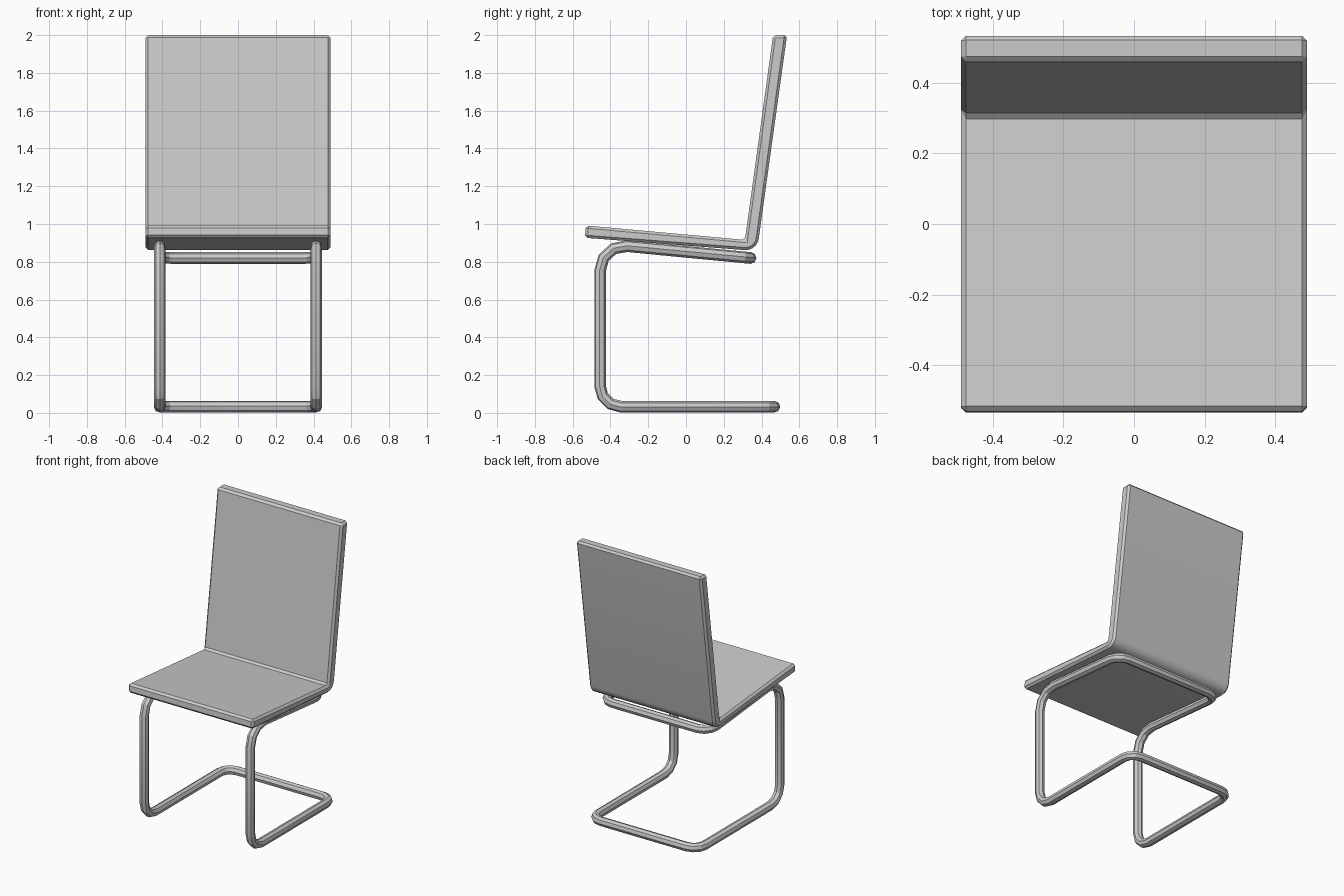
import bpy, bmesh, math
from mathutils import Vector

if "Cube" in bpy.data.objects:
    bpy.data.objects.remove(bpy.data.objects["Cube"])


def fillet(points, cyclic_radii, segs):
    """Round every corner of a closed path with a circular arc."""
    out, n = [], len(points)
    for i, r in enumerate(cyclic_radii):
        p = Vector(points[i])
        if r == 0:
            out.append(p)
            continue
        a = (Vector(points[i - 1]) - p).normalized()
        b = (Vector(points[(i + 1) % n]) - p).normalized()
        half = a.angle(b) / 2
        axis = (a + b).normalized()
        centre = p + axis * (r / math.sin(half))
        start = p + a * (r / math.tan(half)) - centre
        end = p + b * (r / math.tan(half)) - centre
        sweep = math.pi - 2 * half
        for k in range(segs + 1):
            t = k / segs
            v = (start * math.sin((1 - t) * sweep) + end * math.sin(t * sweep)) / math.sin(sweep)
            out.append(centre + v)
    return out


def activate(ob):
    bpy.ops.object.select_all(action='DESELECT')
    ob.select_set(True)
    bpy.context.view_layer.objects.active = ob


# Seat and backrest: one bent panel, extruded across x
corners = [(0, -0.535, 0.927), (0, 0.376, 0.857), (0, 0.535, 2.0),
           (0, 0.461, 2.0), (0, 0.312, 0.916), (0, -0.53, 0.992)]
profile = fillet(corners, [0, 0.07, 0, 0, 0, 0], 5)
bm = bmesh.new()
face = bm.faces.new([bm.verts.new((-0.49, p.y, p.z)) for p in profile])
ext = bmesh.ops.extrude_face_region(bm, geom=[face])
verts = [g for g in ext['geom'] if isinstance(g, bmesh.types.BMVert)]
bmesh.ops.translate(bm, verts=verts, vec=(0.98, 0, 0))
bmesh.ops.recalc_face_normals(bm, faces=bm.faces)
mesh = bpy.data.meshes.new("seat_and_back")
bm.to_mesh(mesh)
bm.free()
seat = bpy.data.objects.new("seat_and_back", mesh)
bpy.context.collection.objects.link(seat)
bevel = seat.modifiers.new("edge_chamfer", 'BEVEL')
bevel.width = 0.014
bevel.segments = 1
bevel.limit_method = 'ANGLE'
bevel.angle_limit = math.radians(35)
activate(seat)
bpy.ops.object.modifier_apply(modifier=bevel.name)
bpy.ops.object.shade_smooth_by_angle(angle=math.radians(25))

# Cantilever frame: one closed tube, right half mirrored to the left
half = [(0.415, 0.342, 0.82), (0.415, -0.455, 0.896),
        (0.415, -0.455, 0.033), (0.415, 0.468, 0.033)]
loop = half + [(-x, y, z) for x, y, z in reversed(half)]
radii = [0.08, 0.13, 0.11, 0.08]
path = fillet(loop, radii + radii[::-1], 3)
curve = bpy.data.curves.new("tube_frame", 'CURVE')
curve.dimensions = '3D'
curve.bevel_depth = 0.031
curve.bevel_resolution = 2
spline = curve.splines.new('POLY')
spline.points.add(len(path) - 1)
for pt, p in zip(spline.points, path):
    pt.co = (*p, 1)
spline.use_cyclic_u = True
frame = bpy.data.objects.new("tube_frame", curve)
bpy.context.collection.objects.link(frame)
activate(frame)
bpy.ops.object.convert(target='MESH')
bpy.ops.object.shade_smooth_by_angle(angle=math.radians(25))
